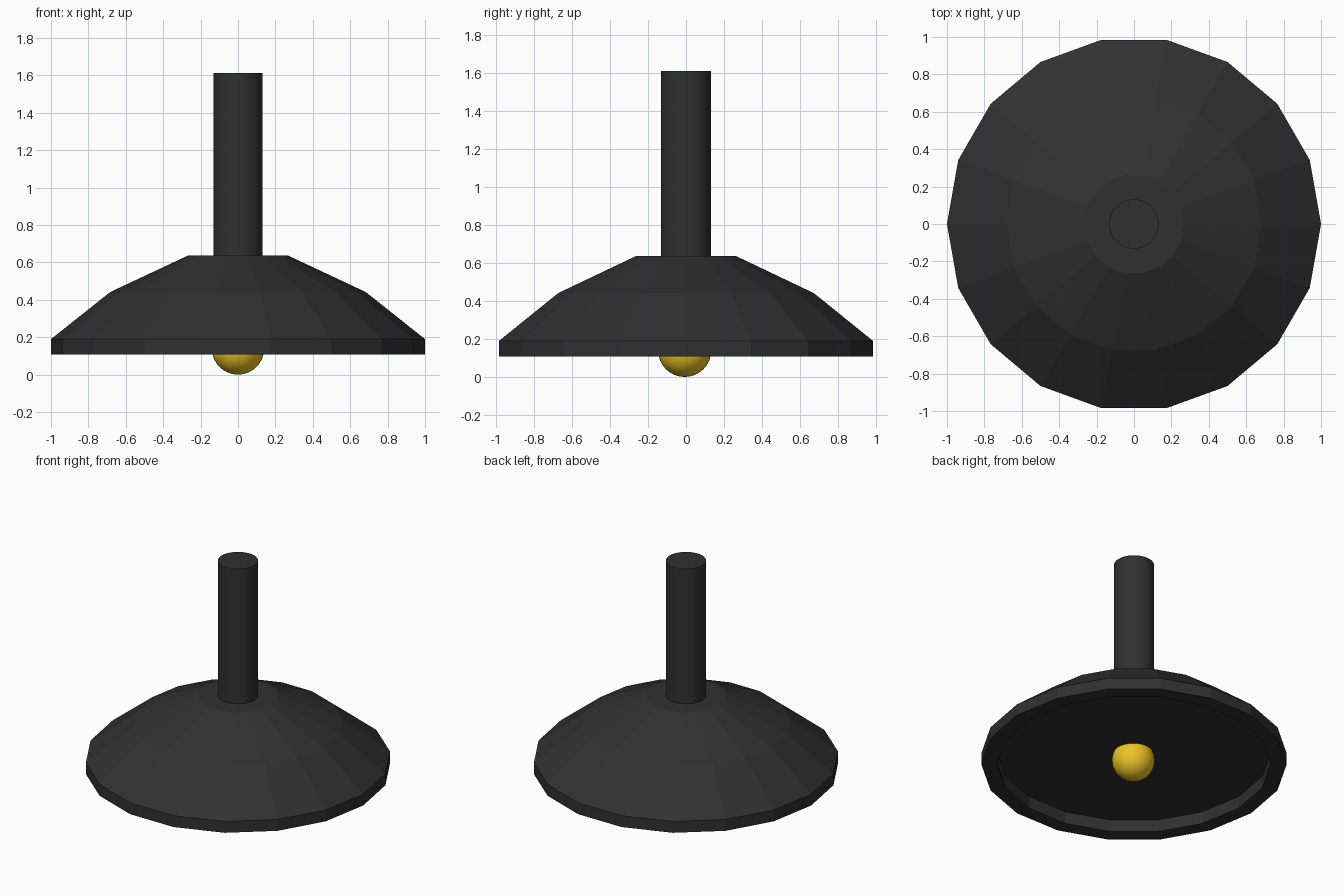
import bpy, bmesh, math

if "Cube" in bpy.data.objects:
    bpy.data.objects.remove(bpy.data.objects["Cube"])


def material(name, color):
    m = bpy.data.materials.new(name)
    m.diffuse_color = color
    m.use_nodes = True
    m.node_tree.nodes["Principled BSDF"].inputs["Base Color"].default_value = m.diffuse_color
    return m


def lathe(name, profile, sides, mat):
    """Revolve (radius, z) points around z, capping both ends."""
    bm = bmesh.new()
    rings = []
    for r, z in profile:
        rings.append([bm.verts.new((r * math.cos(2 * math.pi * i / sides),
                                    r * math.sin(2 * math.pi * i / sides), z))
                      for i in range(sides)])
    for a, b in zip(rings, rings[1:]):
        for i in range(sides):
            j = (i + 1) % sides
            bm.faces.new((a[i], a[j], b[j], b[i]))
    bm.faces.new(rings[0])
    bm.faces.new(rings[-1])
    bmesh.ops.recalc_face_normals(bm, faces=bm.faces)
    mesh = bpy.data.meshes.new(name)
    bm.to_mesh(mesh)
    bm.free()
    mesh.materials.append(mat)
    ob = bpy.data.objects.new(name, mesh)
    bpy.context.collection.objects.link(ob)
    return ob


def smooth(ob, angle):
    bpy.ops.object.select_all(action='DESELECT')
    ob.select_set(True)
    bpy.context.view_layer.objects.active = ob
    bpy.ops.object.shade_smooth_by_angle(angle=math.radians(angle))


black = material("black_metal", (0.03, 0.03, 0.03, 1))
yellow = material("warm_bulb", (0.85, 0.55, 0.02, 1))

# faceted shade with a shallow recess underneath
lathe("lamp_shade", [(0.895, 0.195), (0.895, 0.108), (1.0, 0.108), (1.0, 0.19),
                     (0.683, 0.442), (0.267, 0.637)], 18, black)

# hanging rod
rod = lathe("hanging_rod", [(0.132, 0.60), (0.132, 1.612)], 32, black)
smooth(rod, 30)

# bulb, partly sunk into the recess ceiling
bpy.ops.mesh.primitive_uv_sphere_add(segments=32, ring_count=16, radius=0.14,
                                     location=(0, -0.007, 0.14))
bulb = bpy.context.object
bulb.name = "bulb"
bulb.data.materials.append(yellow)
smooth(bulb, 30)
